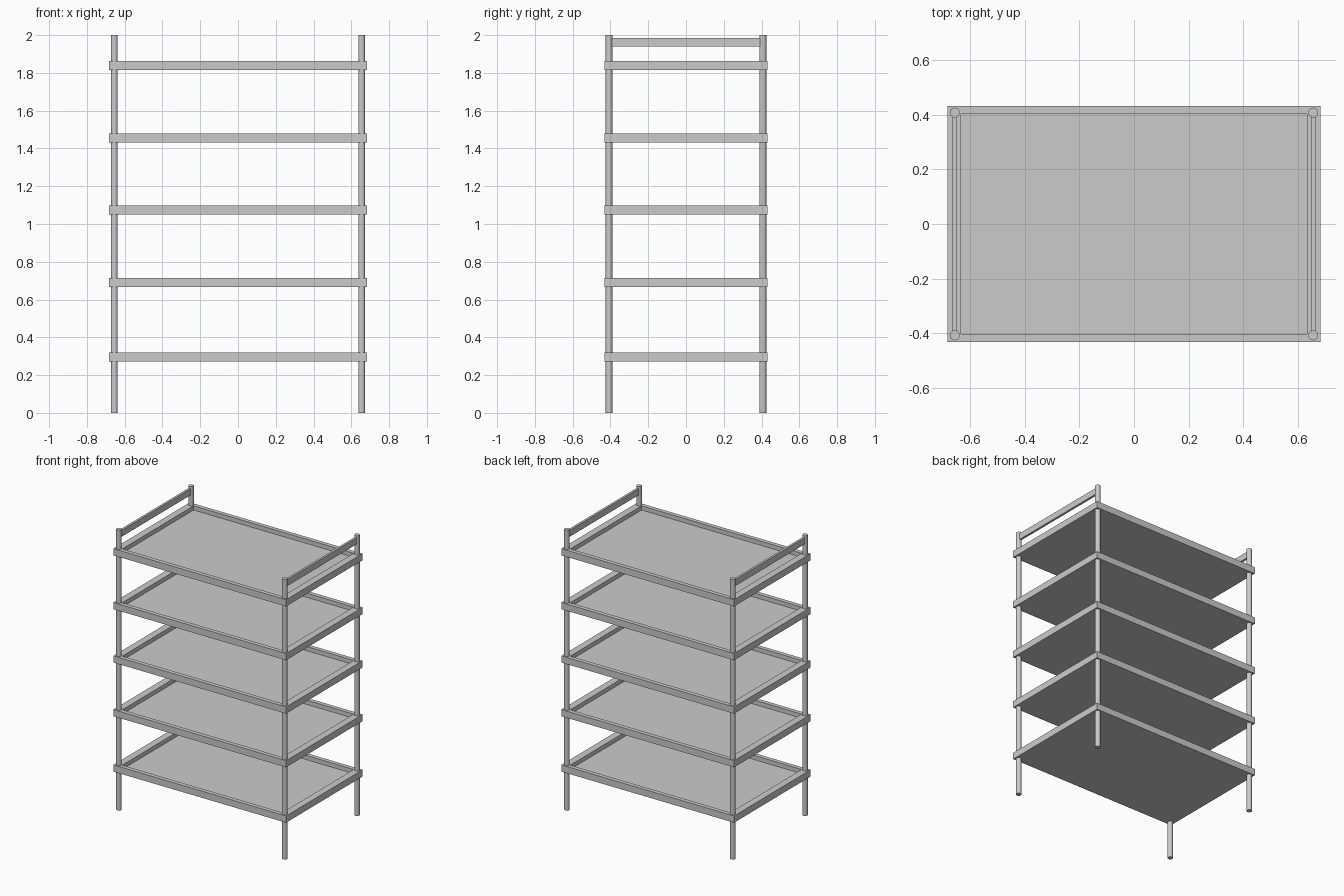
import bpy, bmesh

if "Cube" in bpy.data.objects:
    bpy.data.objects.remove(bpy.data.objects["Cube"])

PX, PY, R = 0.655, 0.407, 0.018      # post centres and radius
SX, SY = 0.682, 0.432                # shelf half size
IX, IY = 0.632, 0.402                # tray recess half size
SHELF_Z = [0.272, 0.667, 1.05, 1.431, 1.815]
SHELF_H, RECESS = 0.048, 0.03


def finish(name, bm):
    bmesh.ops.recalc_face_normals(bm, faces=bm.faces)
    me = bpy.data.meshes.new(name)
    bm.to_mesh(me)
    bm.free()
    ob = bpy.data.objects.new(name, me)
    bpy.context.collection.objects.link(ob)
    return ob


def box(name, centre, size):
    bm = bmesh.new()
    bmesh.ops.create_cube(bm, size=1)
    bmesh.ops.scale(bm, vec=size, verts=bm.verts)
    bmesh.ops.translate(bm, vec=centre, verts=bm.verts)
    return finish(name, bm)


# Shelf tray: stacked rectangular loops, bridged, with a sunken floor
def tray(name, z):
    bm = bmesh.new()
    top = z + SHELF_H
    loops = [(SX, SY, z), (SX, SY, top), (IX, IY, top), (IX, IY, top - RECESS)]
    rings = [[bm.verts.new((sx * x, sy * y, h))
              for sx, sy in ((-1, -1), (1, -1), (1, 1), (-1, 1))]
             for x, y, h in loops]
    for a, b in zip(rings, rings[1:]):
        for i in range(4):
            j = (i + 1) % 4
            bm.faces.new((a[i], a[j], b[j], b[i]))
    bm.faces.new(rings[0])
    bm.faces.new(rings[-1])
    return finish(name, bm)


for i, z in enumerate(SHELF_Z):
    tray(f"shelf_{i + 1}", z)

for sx, side in ((-1, "left"), (1, "right")):
    # Round corner posts
    for sy, end in ((-1, "front"), (1, "back")):
        bpy.ops.mesh.primitive_cylinder_add(
            vertices=32, radius=R, depth=2, location=(sx * PX, sy * PY, 1))
        post = bpy.context.object
        post.name = f"{end}_{side}_post"
        bpy.ops.object.shade_smooth_by_angle()
    # Flat end rails between the post tops
    box(f"{side}_end_rail", (sx * PX, 0, 1.963), (0.016, 2 * (PY - 0.01), 0.046))
